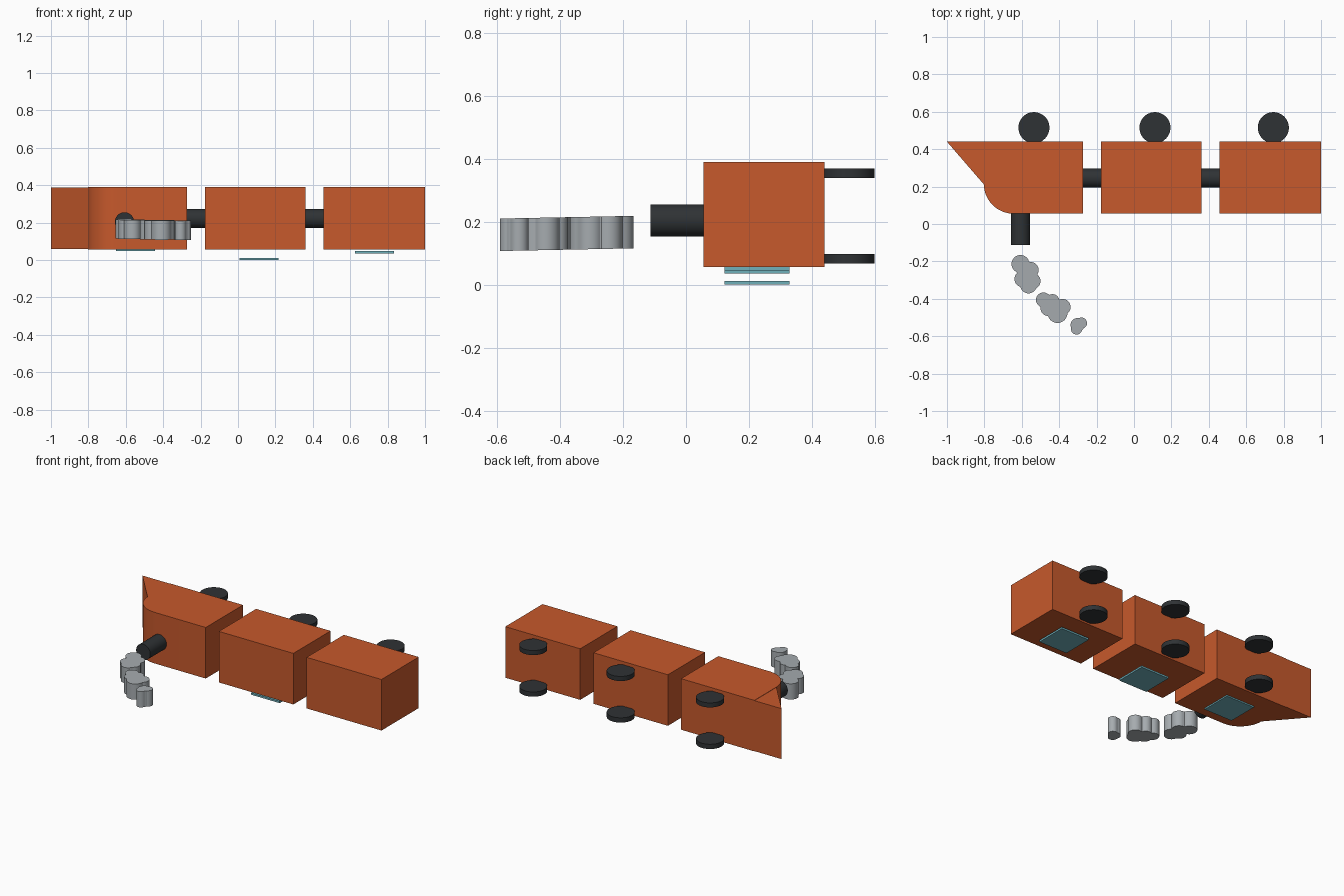
import bpy, bmesh
from math import cos, sin, pi, sqrt, radians
from mathutils import Matrix, Vector

if "Cube" in bpy.data.objects:
    bpy.data.objects.remove(bpy.data.objects["Cube"])


def material(name, rgb):
    m = bpy.data.materials.new(name)
    m.diffuse_color = (*rgb, 1)
    m.use_nodes = True
    m.node_tree.nodes["Principled BSDF"].inputs["Base Color"].default_value = m.diffuse_color
    return m


ORANGE = material("orange_paint", (0.57, 0.1, 0.025))
BLACK = material("black_iron", (0.028, 0.032, 0.035))
GLASS = material("window_glass", (0.16, 0.44, 0.5))
SMOKE = material("smoke_grey", (0.38, 0.41, 0.43))
Z0, Z1 = 0.056, 0.39      # body side planes
Y0, Y1 = 0.055, 0.44      # roof and floor of the train (it lies on its side)


def finish(bm, name, mat, angle=None):
    bmesh.ops.recalc_face_normals(bm, faces=bm.faces)
    me = bpy.data.meshes.new(name)
    bm.to_mesh(me)
    bm.free()
    ob = bpy.data.objects.new(name, me)
    bpy.context.collection.objects.link(ob)
    me.materials.append(mat)
    if angle:
        bpy.ops.object.select_all(action='DESELECT')
        ob.select_set(True)
        bpy.context.view_layer.objects.active = ob
        bpy.ops.object.shade_smooth_by_angle(angle=radians(angle))
    return ob


def prism(name, outline, z0, z1, mat, angle=None, tilt=0.0):
    """Extrude an xy outline along z; tilt leans it slightly along y."""
    bm = bmesh.new()
    face = bm.faces.new([bm.verts.new((x, y, z0 + tilt * (y + 0.38))) for x, y in outline])
    ext = bmesh.ops.extrude_face_region(bm, geom=[face])["geom"]
    bmesh.ops.translate(bm, vec=(0, 0, z1 - z0),
                        verts=[v for v in ext if isinstance(v, bmesh.types.BMVert)])
    return finish(bm, name, mat, angle)


def box(name, x0, x1, y0, y1, z0, z1, mat):
    return prism(name, [(x0, y0), (x1, y0), (x1, y1), (x0, y1)], z0, z1, mat)


def cylinder(name, a, b, r, mat):
    a, b = Vector(a), Vector(b)
    bm = bmesh.new()
    rot = (b - a).to_track_quat('Z', 'Y').to_matrix().to_4x4()
    bmesh.ops.create_cone(bm, cap_ends=True, segments=48, radius1=r, radius2=r,
                          depth=(b - a).length, matrix=Matrix.Translation((a + b) / 2) @ rot)
    return finish(bm, name, mat, 30)


def puff(name, circles):
    """Outline of overlapping circles, seen from their common centre."""
    cx = sum(c[0] for c in circles) / len(circles)
    cy = sum(c[1] for c in circles) / len(circles)
    pts = []
    for i in range(80):
        dx, dy = cos(2 * pi * i / 80), sin(2 * pi * i / 80)
        reach = 0.0
        for x, y, r in circles:
            along = (x - cx) * dx + (y - cy) * dy
            off = r * r - ((x - cx) * dy - (y - cy) * dx) ** 2
            if off >= 0:
                reach = max(reach, along + sqrt(off))
        pts.append((cx + dx * reach, cy + dy * reach))
    prism(name, pts, 0.111, 0.214, SMOKE, 25, tilt=0.02)


# Engine body with a rounded front roof corner
R = 0.16
nose = [(-0.803 + R - R * cos(a), Y0 + R - R * sin(a))
        for a in (pi / 2 * i / 16 for i in range(17))]
prism("engine_body", nose + [(-0.272, Y0), (-0.272, Y1), (-0.803, Y1)], Z0, Z1, ORANGE, 30)

# Wedge at the front of the engine
prism("front_wedge", [(-1, Y1), (-0.803, 0.212), (-0.803, Y1)], Z0 + 0.002, Z1 - 0.002, ORANGE)

# Two carriages
box("carriage_1", -0.177, 0.362, Y0, Y1, Z0, Z1, ORANGE)
box("carriage_2", 0.458, 1.0, Y0, Y1, Z0, Z1, ORANGE)

# Couplers between the cars
for i, (x0, x1) in enumerate([(-0.28, -0.17), (0.355, 0.465)], 1):
    cylinder(f"coupler_{i}", (x0, 0.245, 0.222), (x1, 0.245, 0.222), 0.051, BLACK)

# Chimney
cylinder("chimney", (-0.607, 0.06, 0.204), (-0.607, -0.113, 0.204), 0.051, BLACK)

# Wheels, one pair per car
for i, x in enumerate((-0.535, 0.112, 0.745), 1):
    for side, z0, z1 in (("near", 0.067, 0.098), ("far", 0.339, 0.369)):
        cylinder(f"wheel_{side}_{i}", (x, 0.515, z0), (x, 0.515, z1), 0.083, BLACK)

# Window panes, offset from the side of each car
for i, (x, z) in enumerate([(-0.548, 0.047), (0.112, 0.0), (0.73, 0.035)], 1):
    box(f"window_{i}", x - 0.104, x + 0.104, 0.122, 0.328, z, z + 0.012, GLASS)

# Smoke puffs drifting from the chimney
puff("smoke_large", [(-.607, -.214, .048), (-.553, -.246, .043), (-.543, -.305, .043),
                     (-.564, -.326, .045), (-.596, -.294, .043)])
puff("smoke_medium", [(-.484, -.406, .040), (-.436, -.412, .037), (-.382, -.444, .043),
                      (-.409, -.476, .053), (-.457, -.449, .043)])
puff("smoke_small", [(-.302, -.540, .037), (-.281, -.530, .030), (-.307, -.561, .030)])
